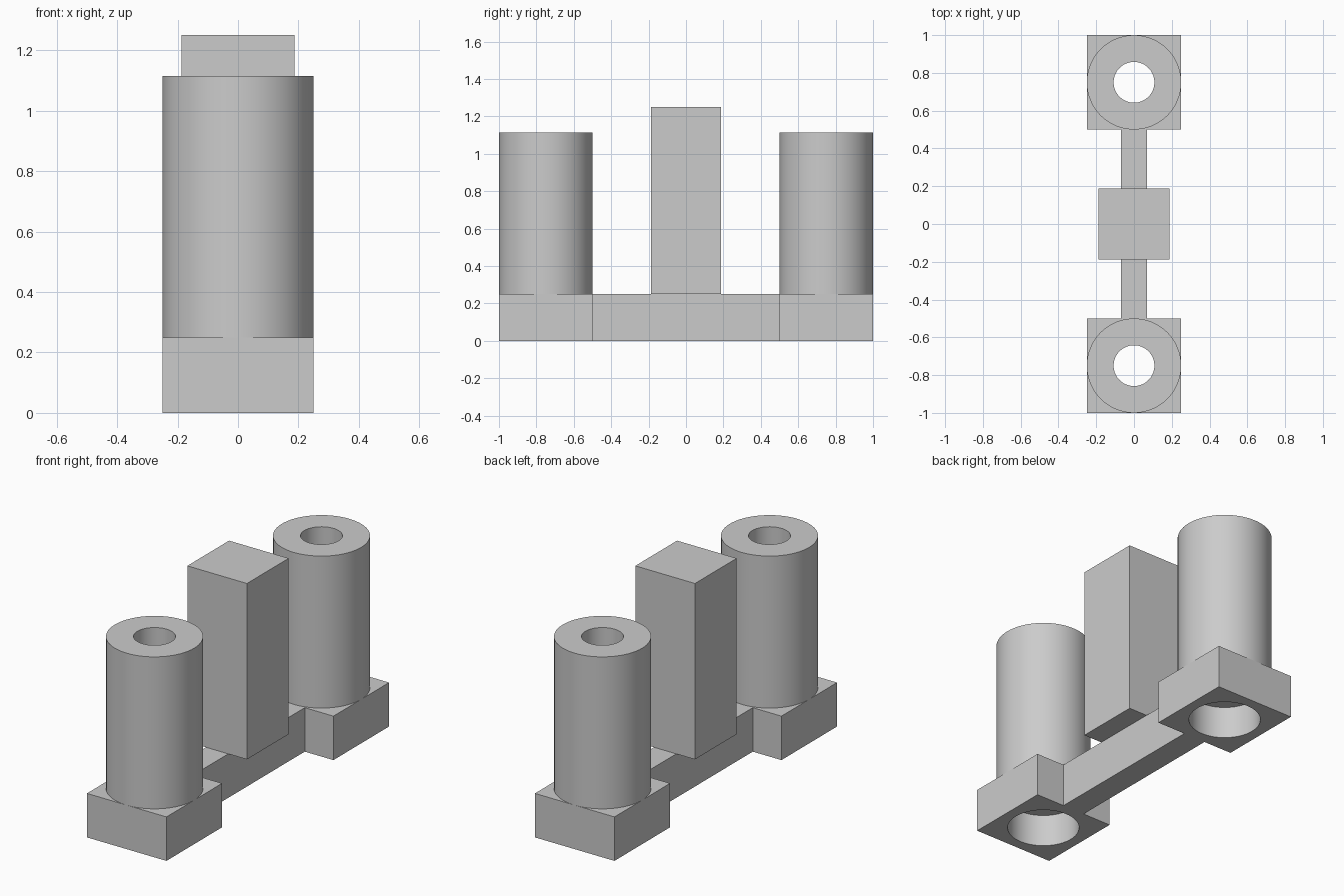
import bpy
import bmesh
import math

cube = bpy.data.objects.get("Cube")
if cube:
    bpy.data.objects.remove(cube, do_unlink=True)

BASE_H, TOWER_TOP, BLOCK_TOP = 0.25, 1.114, 1.25
TOWER_R, BORE_R, RECESS_R, RECESS_H = 0.25, 0.108, 0.19, 0.185
TOWER_Y, BEAM_HALF, BLOCK_W = 0.75, 0.07, 0.375

grey = bpy.data.materials.new("plain grey")
grey.use_nodes = True
colour = (0.6, 0.6, 0.6, 1)
grey.diffuse_color = colour
grey.node_tree.nodes["Principled BSDF"].inputs["Base Color"].default_value = colour


def finish(name, bm):
    bmesh.ops.recalc_face_normals(bm, faces=bm.faces)
    mesh = bpy.data.meshes.new(name)
    bm.to_mesh(mesh)
    bm.free()
    mesh.materials.append(grey)
    obj = bpy.data.objects.new(name, mesh)
    bpy.context.collection.objects.link(obj)
    return obj


def lathe(name, profile, y):
    """Spin a radius/height profile round a vertical axis."""
    bm = bmesh.new()
    verts = [bm.verts.new((r, 0, z)) for r, z in profile]
    edges = [bm.edges.new(pair) for pair in zip(verts, verts[1:])]
    bmesh.ops.spin(bm, geom=verts + edges, cent=(0, 0, 0), axis=(0, 0, 1),
                   angle=math.tau, steps=64, use_merge=True)
    bmesh.ops.remove_doubles(bm, verts=bm.verts, dist=1e-5)
    obj = finish(name, bm)
    obj.location.y = y
    return obj


def smooth(obj):
    bpy.ops.object.select_all(action='DESELECT')
    obj.select_set(True)
    bpy.context.view_layer.objects.active = obj
    bpy.ops.object.shade_smooth_by_angle(angle=math.radians(30))


# Base: two square feet joined by a narrow beam
quarter = [(BEAM_HALF, 0.5), (0.25, 0.5), (0.25, 1)]
right = [(x, -y) for x, y in reversed(quarter)] + quarter
outline = right + [(-x, -y) for x, y in right]
bm = bmesh.new()
face = bm.faces.new([bm.verts.new((x, y, 0)) for x, y in outline])
top = bmesh.ops.extrude_face_region(bm, geom=[face])["geom"]
bmesh.ops.translate(bm, vec=(0, 0, BASE_H),
                    verts=[v for v in top if isinstance(v, bmesh.types.BMVert)])
base = finish("base", bm)

# Hollow towers, with a wider recess cut under each foot
for side, sign in (("front", -1), ("back", 1)):
    y = sign * TOWER_Y
    tower = lathe(side + "_tower", [(TOWER_R, BASE_H), (TOWER_R, TOWER_TOP),
                                    (BORE_R, TOWER_TOP), (BORE_R, BASE_H)], y)
    smooth(tower)
    cutter = lathe(side + "_recess_cutter",
                   [(0, -0.1), (RECESS_R, -0.1), (RECESS_R, RECESS_H),
                    (BORE_R, RECESS_H), (BORE_R, 0.4), (0, 0.4)], y)
    cutter.hide_render = True
    cutter.hide_set(True)
    cut = base.modifiers.new(side + " recess", 'BOOLEAN')
    cut.operation = 'DIFFERENCE'
    cut.solver = 'EXACT'
    cut.object = cutter

# Bake the cuts and drop the cutters
bpy.context.view_layer.update()
graph = bpy.context.evaluated_depsgraph_get()
cut_mesh = bpy.data.meshes.new_from_object(base.evaluated_get(graph))
cutters = [m.object for m in base.modifiers]
base.modifiers.clear()
base.data = cut_mesh
for cutter in cutters:
    bpy.data.objects.remove(cutter, do_unlink=True)
smooth(base)

# Tall middle block standing on the beam
bm = bmesh.new()
bmesh.ops.create_cube(bm, size=1)
height = BLOCK_TOP - BASE_H
bmesh.ops.scale(bm, vec=(BLOCK_W, BLOCK_W, height), verts=bm.verts)
bmesh.ops.translate(bm, vec=(0, 0, BASE_H + height / 2), verts=bm.verts)
finish("middle_block", bm)
